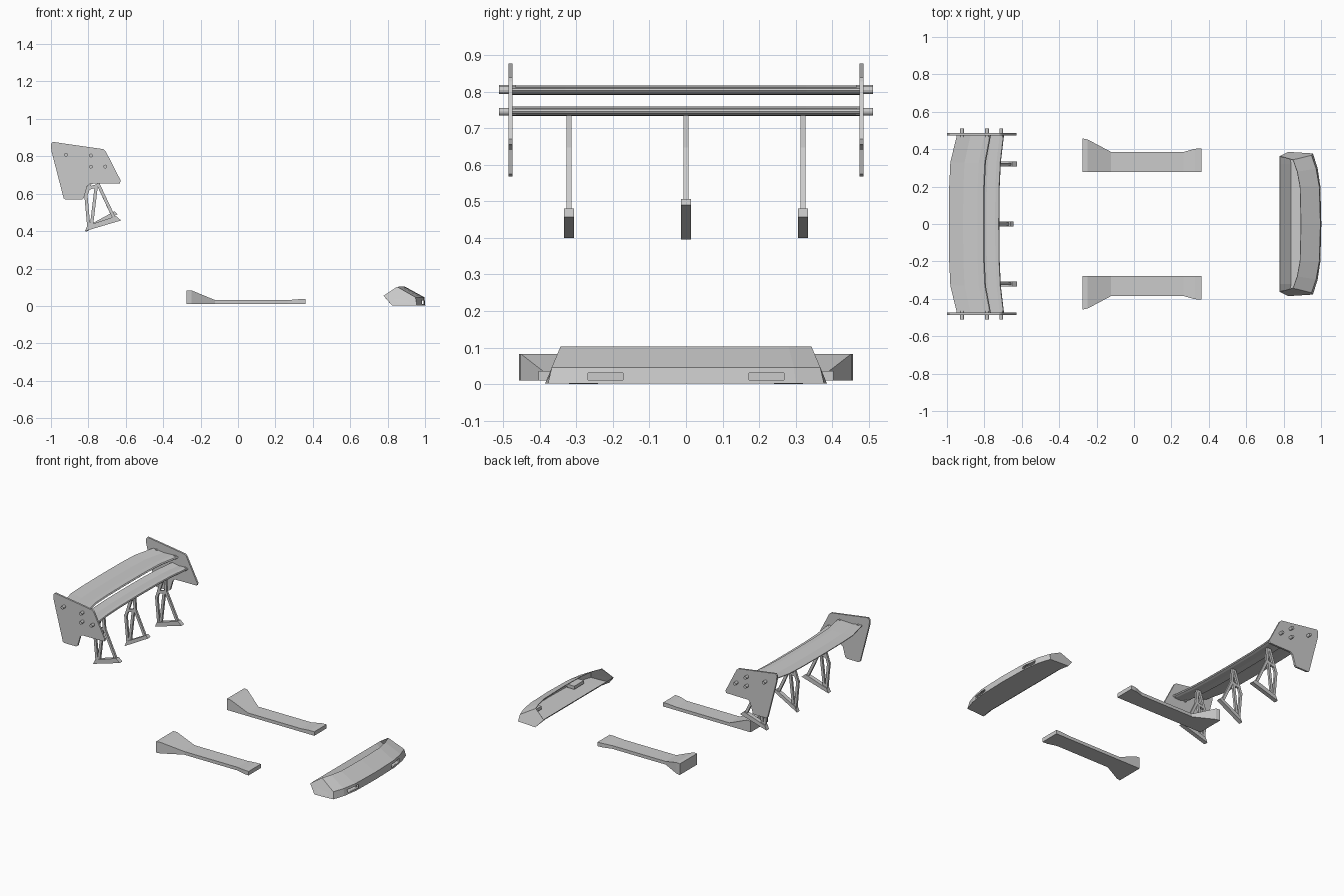
import bpy, bmesh, math
from mathutils import Vector

if "Cube" in bpy.data.objects:
    bpy.data.objects.remove(bpy.data.objects["Cube"])


def finish(name, bm):
    bmesh.ops.recalc_face_normals(bm, faces=bm.faces)
    me = bpy.data.meshes.new(name)
    bm.to_mesh(me)
    bm.free()
    ob = bpy.data.objects.new(name, me)
    bpy.context.collection.objects.link(ob)
    return ob


def loft(bm, rings, closed=True, caps=True):
    vs = [[bm.verts.new(p) for p in r] for r in rings]
    n = len(rings[0])
    for a, b in zip(vs, vs[1:]):
        for i in range(n if closed else n - 1):
            j = (i + 1) % n
            bm.faces.new((a[i], a[j], b[j], b[i]))
    if caps:
        bm.faces.new(vs[0])
        bm.faces.new(vs[-1])


def prism(bm, pts, yc, t):
    loft(bm, [[(x, yc + s * t / 2, z) for x, z in pts] for s in (-1, 1)])


def bar(bm, p, q, w, yc, t):
    p, q = Vector(p), Vector(q)
    d = (q - p).normalized() * w / 2
    n = Vector((-d.y, d.x))
    prism(bm, [p - d + n, p - d - n, q + d - n, q + d + n], yc, t)


def box(bm, x0, x1, y0, y1, z0, z1):
    loft(bm, [[(x, y0, z0), (x, y1, z0), (x, y1, z1), (x, y0, z1)] for x in (x0, x1)])


# Wing planes: one aerofoil section lofted along a swept span
foil = [(0, .817), (0, .812), (.25, .8), (.55, .791), (.85, .792), (.97, .797),
        (1, .803), (.97, .809), (.8, .811), (.4, .808)]


def wing(name, stations, dz):
    half = stations[1:]
    full = [(-y, a, b) for y, a, b in reversed(half)] + stations
    bm = bmesh.new()
    loft(bm, [[(a + (b - a) * t, y, z + dz) for t, z in foil] for y, a, b in full])
    return finish(name, bm)


wing("upper_wing", [(0, -.99, -.80), (.2, -.988, -.798), (.33, -.982, -.792),
                    (.475, -.947, -.765)], 0)
wing("lower_wing", [(0, -.835, -.72), (.2, -.833, -.718), (.33, -.827, -.712),
                    (.475, -.81, -.695)], -.057)

# End plates with their bolts
plate = [(-1, .865), (-.99, .877), (-.72, .838), (-.708, .828), (-.627, .67), (-.632, .655),
         (-.79, .653), (-.806, .64), (-.825, .575), (-.835, .568), (-.92, .568),
         (-.932, .575), (-.998, .83)]
for s, side in ((-1, "right"), (1, "left")):
    bm = bmesh.new()
    prism(bm, plate, s * .48, .012)
    finish("end_plate_" + side, bm)
    bm = bmesh.new()
    for x, z in ((-.92, .808), (-.786, .804), (-.786, .745), (-.71, .745)):
        prism(bm, [(x + .01 * math.cos(a * math.pi / 6), z + .01 * math.sin(a * math.pi / 6))
                   for a in range(12)], s * .488, .046)
    finish("plate_bolts_" + side, bm)

# Wing supports: braced frames on sloping feet
outer_foot = [(-.818, .40), (-.625, .457), (-.652, .48), (-.805, .43)]
middle_foot = [(-.815, .395), (-.645, .49), (-.66, .506), (-.80, .43)]
for y, foot, toe, label in ((-.32, outer_foot, (-.668, .482), "right"),
                            (0, middle_foot, (-.675, .495), "middle"),
                            (.32, outer_foot, (-.668, .482), "left")):
    bm = bmesh.new()
    prism(bm, foot, y, .027)
    for p, q in (((-.798, .425), (-.813, .59)), ((-.813, .59), (-.765, .735)),
                 (toe, (-.745, .645)), ((-.745, .645), (-.752, .735)),
                 ((-.782, .44), (-.758, .64)), ((-.795, .63), (-.745, .645))):
        bar(bm, p, q, .017, y, .014)
    finish("wing_support_" + label, bm)

# Side skirts: flat sills flaring out and up at the rear
skirt = [(-.275, .457, .083), (-.248, .452, .083), (-.122, .385, .031),
         (.265, .385, .031), (.325, .402, .036), (.36, .404, .036)]
for s, side in ((-1, "right"), (1, "left")):
    bm = bmesh.new()
    loft(bm, [[(x, s * .277, .01), (x, s * y, .01), (x, s * y, z), (x, s * .277, z)]
              for x, y, z in skirt])
    finish("side_skirt_" + side, bm)

# Front bumper: shell open at the top rear, rows run lip, floor, front edge, crease, top
rows = [(.055, [(.78, 0), (.78, .2), (.78, .32), (.78, .362)]),
        (.003, [(.84, 0), (.84, .2), (.84, .32), (.825, .384)]),
        (.003, [(1.0, 0), (.995, .2), (.98, .3), (.955, .376)]),
        (.045, [(.995, 0), (.989, .2), (.972, .295), (.948, .366)]),
        (.101, [(.892, 0), (.887, .2), (.872, .28), (.85, .342)])]
bm = bmesh.new()
rings = [[(r[k][0], r[k][1], z) for z, r in rows] for k in range(4)]
rings = [[(x, -y, z) for x, y, z in r] for r in rings[:0:-1]] + rings
loft(bm, rings, closed=False)
bumper = finish("front_bumper", bm)
mod = bumper.modifiers.new("shell", "SOLIDIFY")
mod.thickness = .004
mod.offset = 0

# Vent openings and the ducts behind them
bm = bmesh.new()
for s in (-1, 1):
    box(bm, .94, 1.02, min(s * .172, s * .268), max(s * .172, s * .268), .011, .03)
cutter = finish("vent_cutter", bm)
cutter.hide_render = True
cutter.hide_set(True)
mod = bumper.modifiers.new("vents", "BOOLEAN")
mod.operation = "DIFFERENCE"
mod.object = cutter
for s, side in ((-1, "right"), (1, "left")):
    bm = bmesh.new()
    box(bm, .93, .984, s * .17, s * .27, .01, .031)
    front = [f for f in bm.faces if all(v.co.x > .98 for v in f.verts)]
    bmesh.ops.delete(bm, geom=front, context="FACES_ONLY")
    finish("vent_duct_" + side, bm)
